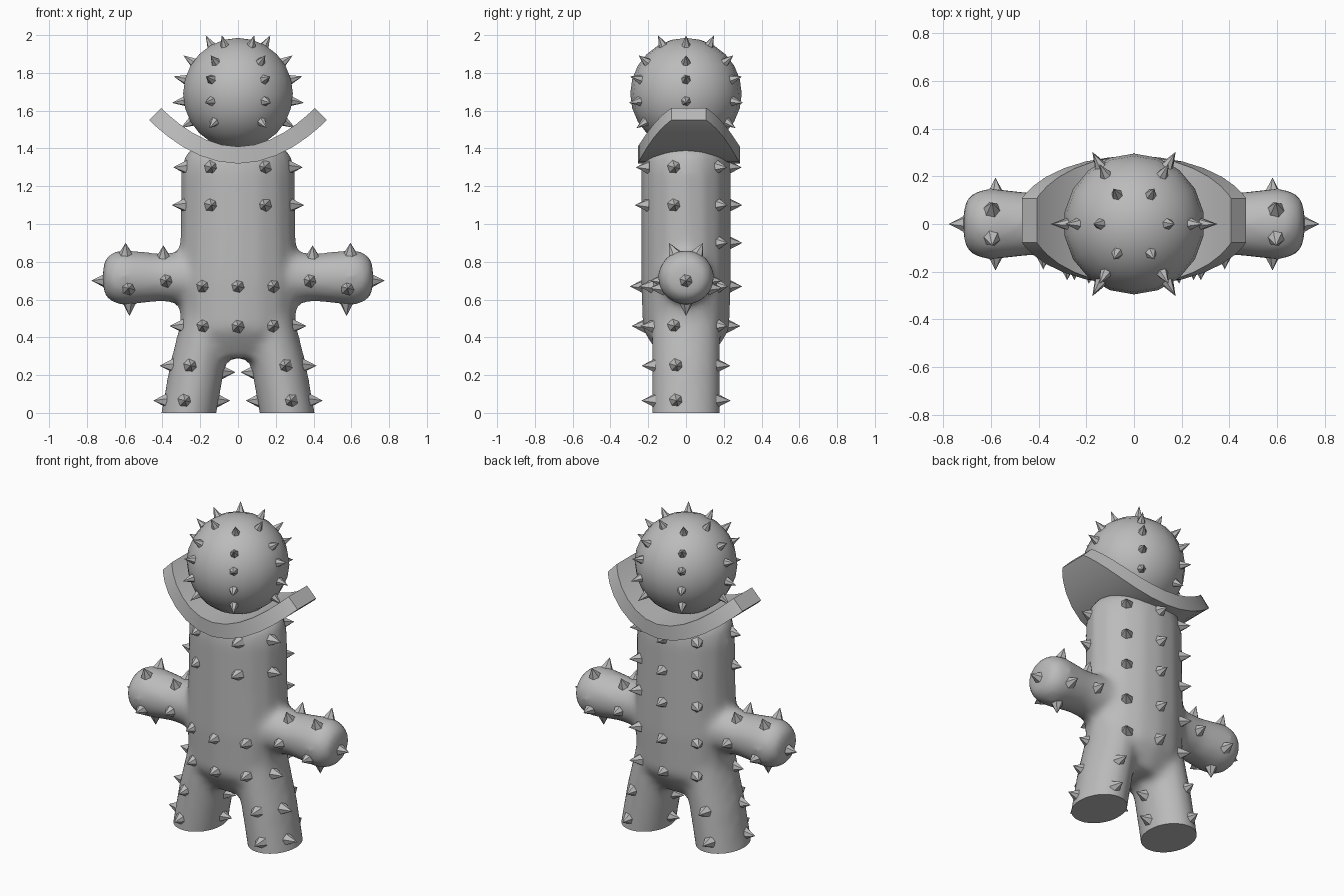
import bpy, bmesh
from math import sin, cos, pi, radians, sqrt
from mathutils import Vector
from mathutils.bvhtree import BVHTree

cube = bpy.data.objects.get("Cube")
if cube:
    bpy.data.objects.remove(cube)

grey = bpy.data.materials.new("plain_grey")
grey.use_nodes = True
grey.diffuse_color = (0.5, 0.5, 0.5, 1)
grey.node_tree.nodes["Principled BSDF"].inputs["Base Color"].default_value = (0.5, 0.5, 0.5, 1)


def make_object(name, bm, smooth=None):
    bmesh.ops.recalc_face_normals(bm, faces=bm.faces)
    mesh = bpy.data.meshes.new(name)
    bm.to_mesh(mesh)
    bm.free()
    mesh.materials.clear()
    mesh.materials.append(grey)
    obj = bpy.data.objects.new(name, mesh)
    bpy.context.collection.objects.link(obj)
    if smooth:
        bpy.ops.object.select_all(action='DESELECT')
        obj.select_set(True)
        bpy.context.view_layer.objects.active = obj
        bpy.ops.object.shade_smooth_by_angle(angle=radians(smooth))
    return obj


def loft(bm, rings):
    """Closed skin through rings of equal point count."""
    loops = [[bm.verts.new(p) for p in ring] for ring in rings]
    n = len(loops[0])
    for a, b in zip(loops, loops[1:]):
        for i in range(n):
            j = (i + 1) % n
            bm.faces.new((a[i], a[j], b[j], b[i]))
    bm.faces.new(loops[0][::-1])
    bm.faces.new(loops[-1])


def ellipse(centre, u, v, ru, rv, n=16):
    c, u, v = Vector(centre), Vector(u), Vector(v)
    return [c + u * ru * cos(2 * pi * i / n) + v * rv * sin(2 * pi * i / n) for i in range(n)]


X, Y, Z = (1, 0, 0), (0, 1, 0), (0, 0, 1)

# Torso, legs and arms as overlapping tubes
bm = bmesh.new()
torso = [(0.29, .20, .13), (0.36, .27, .18), (0.44, .305, .23), (0.7, .315, .24),
         (1.0, .305, .24), (1.28, .302, .24), (1.36, .285, .23), (1.40, .25, .20)]
loft(bm, [ellipse((0, 0, z), X, Y, a, b) for z, a, b in torso])
for s in (1, -1):
    legs = [(-.12, .28, .15), (0, .26, .148), (.25, .215, .148), (.5, .16, .14)]
    loft(bm, [ellipse((s * x, 0, z), X, Y, r, .183) for z, x, r in legs])
    arms = [(.2, .15), (.3, .135), (.42, .128), (.6, .148), (.66, .138), (.70, .105), (.715, .06)]
    loft(bm, [ellipse((s * x, 0, .717), Y, Z, r * 1.03, r) for x, r in arms])
tubes = make_object("body_tubes", bm)

# Merge the tubes into one soft skin
remesh = tubes.modifiers.new("merge", 'REMESH')
remesh.mode = 'VOXEL'
remesh.voxel_size = 0.025
soften = tubes.modifiers.new("soften", 'SMOOTH')
soften.factor = 0.5
soften.iterations = 8
graph = bpy.context.evaluated_depsgraph_get()
skin = bpy.data.meshes.new_from_object(tubes.evaluated_get(graph))
bpy.data.objects.remove(tubes)

# Flat soles on the ground
bm = bmesh.new()
bm.from_mesh(skin)
cut = bmesh.ops.bisect_plane(bm, geom=bm.verts[:] + bm.edges[:] + bm.faces[:],
                             plane_co=(0, 0, 0), plane_no=Z, clear_inner=True)
rim = [e for e in cut["geom_cut"] if isinstance(e, bmesh.types.BMEdge)]
bmesh.ops.holes_fill(bm, edges=rim, sides=0)
surface = BVHTree.FromBMesh(bm)
make_object("body", bm, 50)

# Head
bm = bmesh.new()
HEAD = Vector((0, 0, 1.69))
bmesh.ops.create_uvsphere(bm, u_segments=18, v_segments=12, radius=0.295)
for v in bm.verts:
    v.co = v.co + HEAD
make_object("head", bm, 60)

# Collar: oval plate bent upward at both sides
bm = bmesh.new()
sections = []
for i in range(15):
    x = 0.47 * sin((i / 7 - 1) * pi / 2)
    low = Vector((x, 0.015, 1.32 + 1.04 * x * x))
    high = low + Vector((-2.08 * x, 0, 1)).normalized() * 0.09
    half = 0.27 * sqrt(1 - (x / 0.5) ** 2)
    side = Vector((0, half, 0))
    sections.append([low - side, low + side, high + side, high - side])
loft(bm, sections)
make_object("collar", bm, 35)


# Spikes
def spike(bm, base, direction, radius, length):
    d = Vector(direction).normalized()
    u = d.orthogonal().normalized()
    ring = [bm.verts.new(p) for p in ellipse(Vector(base) - d * 0.012, u, d.cross(u), radius, radius, 6)]
    tip = bm.verts.new(Vector(base) + d * length)
    for a, b in zip(ring, ring[1:] + ring[:1]):
        bm.faces.new((a, b, tip))
    bm.faces.new(ring[::-1])


def body_spike(bm, inside, direction, length=0.062):
    d = Vector(direction).normalized()
    hit = surface.ray_cast(Vector(inside), d)[0]
    if hit:
        spike(bm, hit, d, 0.04, length)


# Head spikes on six meridians
bm = bmesh.new()
for m in range(6):
    a = m * pi / 3
    for tilt in (61, 35, 15, -8, -31):
        t = radians(tilt)
        d = Vector((cos(a) * cos(t), sin(a) * cos(t), sin(t)))
        spike(bm, HEAD + d * 0.287, d, 0.031, 0.066)
make_object("head_spikes", bm)

# Torso spikes in rows
bm = bmesh.new()
front, back = (0, -1, 0), (0, 1, 0)
for z in (1.3, 1.1, .9, .67, .46):
    body_spike(bm, (0, 0, z), back)
    for s in (1, -1):
        body_spike(bm, (s * .04, 0, z), (s * .68, .73, 0))
        if z > 1:
            body_spike(bm, (s * .14, 0, z), front)
        if z > 1 or z < .5:
            body_spike(bm, (0, -.06, z), (s, 0, 0))
        if z < .8:
            body_spike(bm, (s * .16, 0, z), (s * .12, -1, 0))
    if z < .8:
        body_spike(bm, (0, 0, z), front)
make_object("torso_spikes", bm)

# Leg spikes
bm = bmesh.new()
for s in (1, -1):
    for z, x in ((.25, .25), (.065, .28)):
        p = (s * x, 0, z)
        body_spike(bm, p, front)
        body_spike(bm, p, back)
        body_spike(bm, (s * x, -.05, z), (s, 0, 0))
    body_spike(bm, (s * .22, 0, .215), (-s, 0, 0))
    body_spike(bm, (s * .26, 0, .065), (-s, 0, 0))
make_object("leg_spikes", bm)

# Arm spikes
bm = bmesh.new()
for s in (1, -1):
    body_spike(bm, (s * .5, 0, .70), (s, 0, 0))
    body_spike(bm, (s * .575, 0, .71), (0, 0, -1))
    for x, z in ((.58, .66), (.38, .70)):
        for d in (front, back):
            body_spike(bm, (s * x, 0, z), d)
        for y in (-.45, .45):
            body_spike(bm, (s * (x + .015), 0, .72), (0, y, .9))
make_object("arm_spikes", bm)
